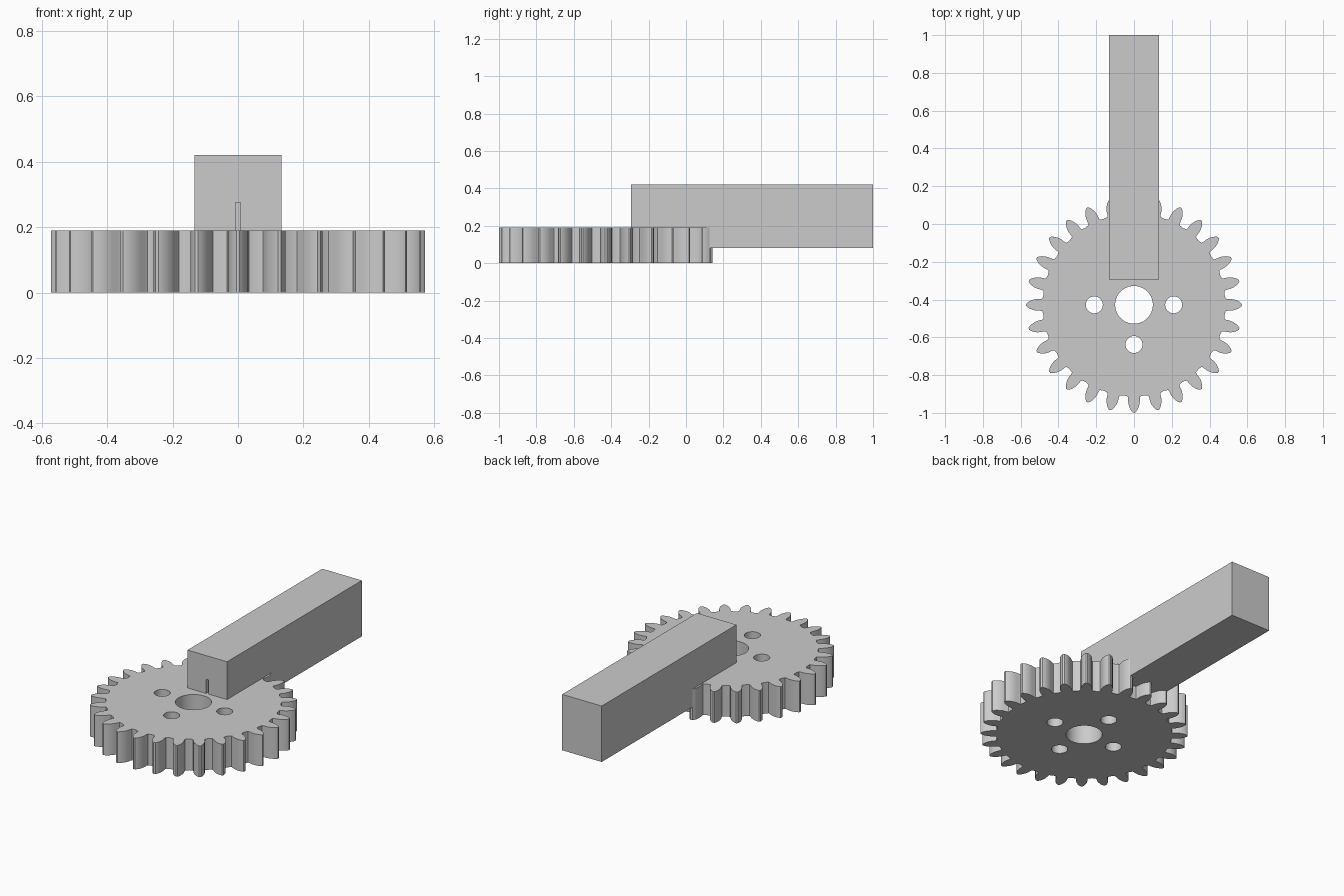
import bpy
import math

if "Cube" in bpy.data.objects:
    bpy.data.objects.remove(bpy.data.objects["Cube"], do_unlink=True)

GREY = 0.6
TEETH = 28
CENTRE_Y = -0.428
THICKNESS = 0.19

steel = bpy.data.materials.new("light grey")
steel.use_nodes = True
steel.diffuse_color = (GREY, GREY, GREY, 1)
steel.node_tree.nodes["Principled BSDF"].inputs["Base Color"].default_value = (GREY, GREY, GREY, 1)


def box(name, low, high):
    size = [b - a for a, b in zip(low, high)]
    middle = [(a + b) / 2 for a, b in zip(low, high)]
    bpy.ops.mesh.primitive_cube_add(size=1, location=middle)
    obj = bpy.context.object
    obj.name = name
    obj.scale = size
    bpy.ops.object.transform_apply(location=False, rotation=False, scale=True)
    obj.data.materials.append(steel)
    return obj


def circle(radius, x=0, y=0, count=40):
    turns = [math.tau * i / count for i in range(count)]
    return [(x + radius * math.cos(t), y + radius * math.sin(t)) for t in turns]


# Gear outline: one rounded tooth repeated round the rim
flank = [(0.485, 0.033), (0.495, 0.031), (0.515, 0.031), (0.535, 0.027),
         (0.552, 0.020), (0.564, 0.012)]
tooth = [(r, -w) for r, w in flank] + [(0.571, -0.005), (0.571, 0.005)] + flank[::-1]
pitch = math.tau / TEETH
outline = []
for i in range(TEETH):
    a = i * pitch
    c, s = math.cos(a), math.sin(a)
    outline += [(x * c - y * s, x * s + y * c) for x, y in tooth]
    outline.append((0.482 * math.cos(a + pitch / 2), 0.482 * math.sin(a + pitch / 2)))

# Centre bore and four bolt holes
loops = [outline, circle(0.1)]
for i in range(4):
    a = i * math.pi / 2
    loops.append(circle(0.045, 0.21 * math.cos(a), 0.21 * math.sin(a), 28))

# Filled, extruded profile turned into a mesh
curve = bpy.data.curves.new("gear", "CURVE")
curve.dimensions = "2D"
curve.fill_mode = "BOTH"
curve.extrude = THICKNESS / 2
for points in loops:
    spline = curve.splines.new("POLY")
    spline.points.add(len(points) - 1)
    for p, (x, y) in zip(spline.points, points):
        p.co = (x, y, 0, 1)
    spline.use_cyclic_u = True
gear = bpy.data.objects.new("gear", curve)
bpy.context.collection.objects.link(gear)
gear.location = (0, CENTRE_Y, THICKNESS / 2)
bpy.ops.object.select_all(action="DESELECT")
gear.select_set(True)
bpy.context.view_layer.objects.active = gear
bpy.ops.object.convert(target="MESH")
gear = bpy.context.object
gear.data.materials.clear()
gear.data.materials.append(steel)

# Weld the caps to the walls, then smooth the curved walls
bpy.ops.object.mode_set(mode="EDIT")
bpy.ops.mesh.select_all(action="SELECT")
bpy.ops.mesh.remove_doubles(threshold=0.0001)
bpy.ops.mesh.normals_make_consistent(inside=False)
bpy.ops.object.mode_set(mode="OBJECT")
bpy.ops.object.shade_smooth_by_angle(angle=math.radians(30))

# Square arm with a narrow slot in its front end
arm = box("arm", (-0.133, -0.295, 0.08), (0.133, 1.0, 0.42))
cutter = box("slot_cutter", (-0.008, -0.35, 0.15), (0.008, -0.24, 0.275))
cutter.hide_render = True
cutter.hide_viewport = True
slot = arm.modifiers.new("slot", "BOOLEAN")
slot.operation = "DIFFERENCE"
slot.solver = "EXACT"
slot.object = cutter
